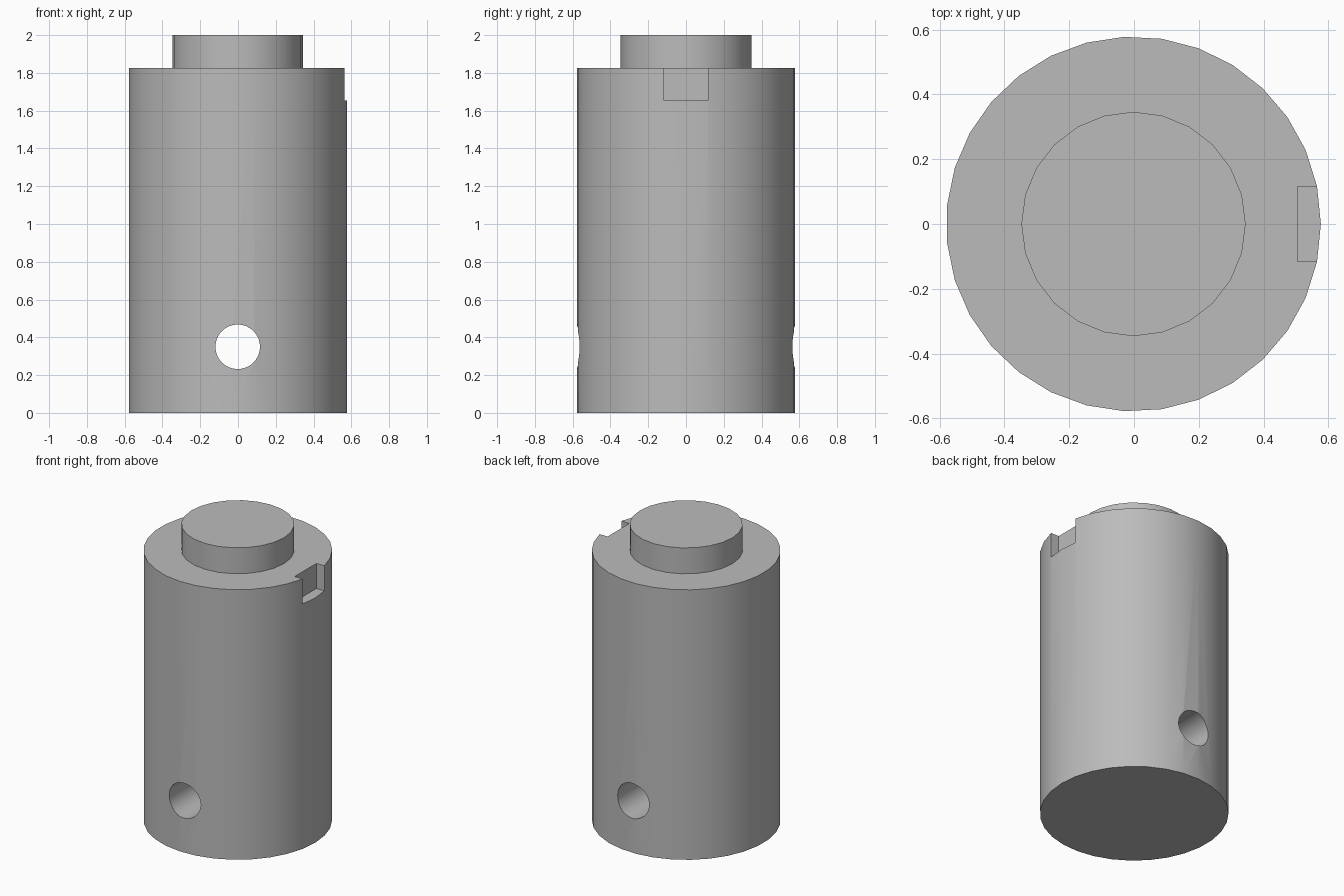
import bpy
from math import radians

cube = bpy.data.objects.get("Cube")
if cube:
    bpy.data.objects.remove(cube, do_unlink=True)

OFFSET = -0.0015  # the odd-sided body is centred by its bounds
SHOULDER = 1.825

grey = bpy.data.materials.new("plain_grey")
grey.use_nodes = True
grey.diffuse_color = (0.5, 0.5, 0.5, 1)
grey.node_tree.nodes["Principled BSDF"].inputs["Base Color"].default_value = (0.5, 0.5, 0.5, 1)


def finish(obj, name):
    obj.name = obj.data.name = name
    obj.data.materials.append(grey)
    return obj


def cylinder(name, sides, radius, bottom, top):
    bpy.ops.mesh.primitive_cylinder_add(
        vertices=sides, radius=radius, depth=top - bottom,
        location=(OFFSET, 0, (bottom + top) / 2))
    obj = bpy.context.object
    # first vertex points along +x
    obj.rotation_euler.z = radians(-90)
    bpy.ops.object.transform_apply(location=False, rotation=True, scale=False)
    return finish(obj, name)


def cut(target, cutter):
    mod = target.modifiers.new(cutter.name, "BOOLEAN")
    mod.operation = "DIFFERENCE"
    mod.solver = "EXACT"
    mod.object = cutter
    bpy.context.view_layer.objects.active = target
    bpy.ops.object.modifier_apply(modifier=mod.name)
    bpy.data.objects.remove(cutter, do_unlink=True)


# Main body and the raised boss on top
body = cylinder("body", 31, 0.578, 0, SHOULDER)
boss = cylinder("top_boss", 24, 0.346, SHOULDER, 2)

# Cross hole running front to back
bpy.ops.mesh.primitive_cylinder_add(
    vertices=32, radius=0.118, depth=2, location=(OFFSET, 0, 0.35),
    rotation=(radians(90), 0, 0))
cut(body, finish(bpy.context.object, "cross_hole_cutter"))

# Key slot in the left rim
bpy.ops.mesh.primitive_cube_add(size=1, location=(0.655, 0, 1.805))
slot = finish(bpy.context.object, "key_slot_cutter")
slot.scale = (0.3, 0.232, 0.3)
cut(body, slot)

# Smooth walls with crisp rims
for obj in (body, boss):
    bpy.ops.object.select_all(action="DESELECT")
    obj.select_set(True)
    bpy.context.view_layer.objects.active = obj
    bpy.ops.object.shade_smooth_by_angle(angle=radians(30))
